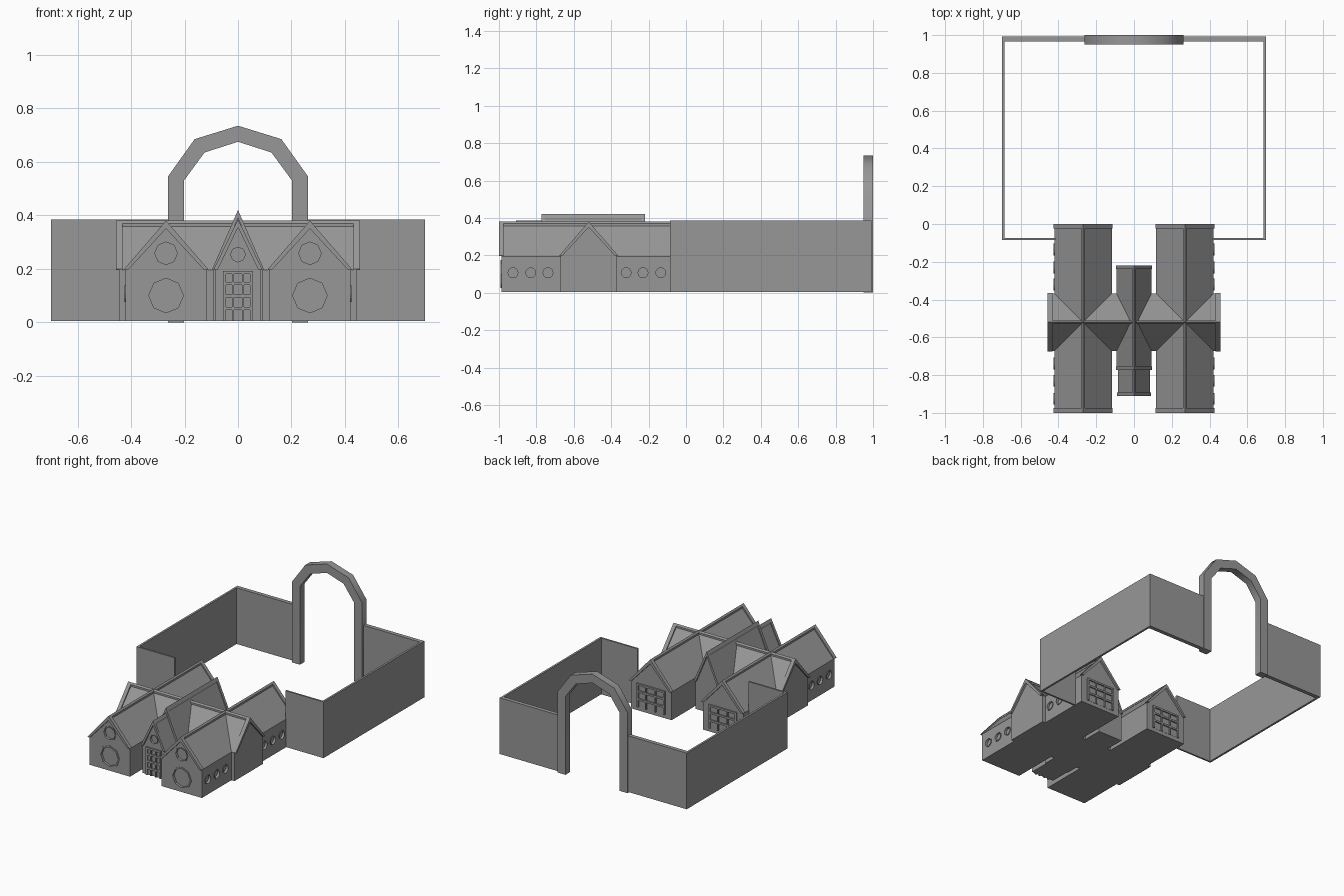
import bpy
import math

if "Cube" in bpy.data.objects:
    bpy.data.objects.remove(bpy.data.objects["Cube"])

stone = bpy.data.materials.new("dark_grey")
stone.diffuse_color = (0.31, 0.31, 0.31, 1)
stone.use_nodes = True
stone.node_tree.nodes["Principled BSDF"].inputs["Base Color"].default_value = stone.diffuse_color


def extrude(name, pts, a, b, axis='y'):
    """Extrude a closed (horizontal, z) profile from a to b along an axis."""
    def place(p, d):
        return (p[0], d, p[1]) if axis == 'y' else (d, p[0], p[1])
    n = len(pts)
    verts = [place(p, a) for p in pts] + [place(p, b) for p in pts]
    faces = [tuple(range(n)), tuple(range(2 * n - 1, n - 1, -1))]
    faces += [(i, i + n, (i + 1) % n + n, (i + 1) % n) for i in range(n)]
    if (axis == 'x') != (a > b):
        faces = [f[::-1] for f in faces]
    me = bpy.data.meshes.new(name)
    me.from_pydata(verts, [], faces)
    me.materials.append(stone)
    ob = bpy.data.objects.new(name, me)
    bpy.context.collection.objects.link(ob)
    return ob


def box(name, x0, x1, y0, y1, z0, z1):
    return extrude(name, [(x0, z0), (x1, z0), (x1, z1), (x0, z1)], y0, y1)


def hall(name, c, half, a, b, apex, axis='y', rim=0.025, eave=0.2, rims=(True, True)):
    """Gabled block with raised gable trims and a ridge cap."""
    w = half - 0.004
    body = extrude(name + "_body", [(c - w, 0.005), (c + w, 0.005), (c + w, eave - 0.005),
                                    (c, apex - 0.014), (c - w, eave - 0.005)],
                   a + 0.013, b - 0.013, axis)
    chevron = [(c - half, eave - 0.004), (c - half + 0.014, eave - 0.004), (c, apex - 0.03),
               (c + half - 0.014, eave - 0.004), (c + half, eave - 0.004),
               (c + half, eave), (c, apex), (c - half, eave)]
    for on, s, e in ((rims[0], a, a + rim), (rims[1], b - rim, b)):
        if on:
            extrude(name + "_gable_trim", chevron, s, e, axis)
    drop = 0.009 * (apex - eave) / half
    extrude(name + "_ridge_cap", [(c - 0.009, apex - drop - 0.012), (c + 0.009, apex - drop - 0.012),
                                  (c + 0.009, apex - drop), (c, apex), (c - 0.009, apex - drop)],
            a, b, axis)
    return body


def window(name, body, u, z, r, face, out, axis='y', sides=8):
    """Polygonal ring on the wall around a recessed pane."""
    def ngon(rad):
        return [(u + rad * math.cos(2 * math.pi * i / sides),
                 z + rad * math.sin(2 * math.pi * i / sides)) for i in range(sides)]
    outer, inner = ngon(r), ngon(r * 0.86)
    cutter = extrude("cutter", inner, face - out * 0.012, face + out * 0.02, axis)
    cutter.hide_render = True
    mod = body.modifiers.new("recess", 'BOOLEAN')
    mod.operation, mod.solver, mod.object = 'DIFFERENCE', 'EXACT', cutter
    bpy.context.view_layer.objects.active = body
    bpy.ops.object.modifier_apply(modifier=mod.name)
    bpy.data.objects.remove(cutter)
    for i in range(sides):
        j = (i + 1) % sides
        extrude(name + "_frame", [outer[i], outer[j], inner[j], inner[i]],
                face - out * 0.004, face + out * 0.004, axis)


def door(name, c, half, z0, z1, face, out, rails, posts):
    """Framed door with raised horizontal rails and posts."""
    y0, y1 = sorted((face - out * 0.004, face + out * 0.010))
    p0, p1 = sorted((face - out * 0.004, face + out * 0.001))
    box(name + "_panel", c - half, c + half, p0, p1, z0, z1)
    t = 0.012
    for s in (-1, 1):
        xs = sorted((c + s * half, c + s * (half - t)))
        box(name + "_jamb", xs[0], xs[1], y0, y1, z0, z1)
    box(name + "_lintel", c - half, c + half, y0, y1, z1 - t, z1)
    for i in range(1, rails + 1):
        z = z0 + (z1 - z0) * i / (rails + 1)
        box(name + "_rail", c - half, c + half, y0, y1, z - 0.006, z + 0.006)
    for i in range(1, posts + 1):
        x = c - half + 2 * half * i / (posts + 1)
        box(name + "_post", x - 0.004, x + 0.004, y0, y1, z0, z1)


# Twin long halls with windows and rear doors
for s in (-1, 1):
    cx = s * 0.269
    body = hall("side_hall", cx, 0.156, -1.0, 0.0, 0.38)
    window("large_front_window", body, cx, 0.10, 0.075, -0.987, -1)
    window("upper_front_window", body, cx, 0.258, 0.049, -0.987, -1)
    door("rear_door", cx, 0.105, 0.03, 0.19, -0.013, 1, 2, 2)
    for y in (-0.925, -0.83, -0.738, -0.32, -0.23, -0.135):
        window("side_window", body, y, 0.107, 0.031, s * 0.421, s, 'x', 12)

# Cross wing joining the halls
hall("cross_wing", -0.52, 0.156, -0.457, 0.457, 0.38, 'x')

# Narrow centre hall and front porch
hall("centre_hall", 0, 0.096, -0.772, -0.22, 0.42, rim=0.018)
porch = hall("porch", 0, 0.09, -0.91, -0.74, 0.385, rim=0.018, rims=(True, False))
window("porch_window", porch, 0, 0.253, 0.032, -0.897, -1)
door("front_door", 0, 0.056, 0.005, 0.192, -0.897, -1, 3, 2)

# Courtyard walls
for s in (-1, 1):
    for name, xa, xb, ya, yb in (("side_wall", 0.686, 0.70, -0.086, 0.99),
                                 ("front_wall", 0.415, 0.70, -0.086, -0.074),
                                 ("back_wall", 0.255, 0.70, 0.965, 0.992)):
        x0, x1 = sorted((s * xa, s * xb))
        box(name, x0, x1, ya, yb, 0.005, 0.385)

# Gate arch, one smooth-shaded band
outer = [(0.262, 0), (0.262, 0.545), (0.162, 0.685), (0, 0.735)]
inner = [(0.202, 0), (0.202, 0.53), (0.125, 0.635), (0, 0.675)]


def mirrored(half):
    return half + [(-u, z) for u, z in half[-2::-1]]


arch = extrude("gate_arch", mirrored(outer) + mirrored(inner)[::-1], 0.95, 1.0)
bpy.context.view_layer.objects.active = arch
arch.select_set(True)
bpy.ops.object.shade_smooth_by_angle(angle=math.radians(60))
